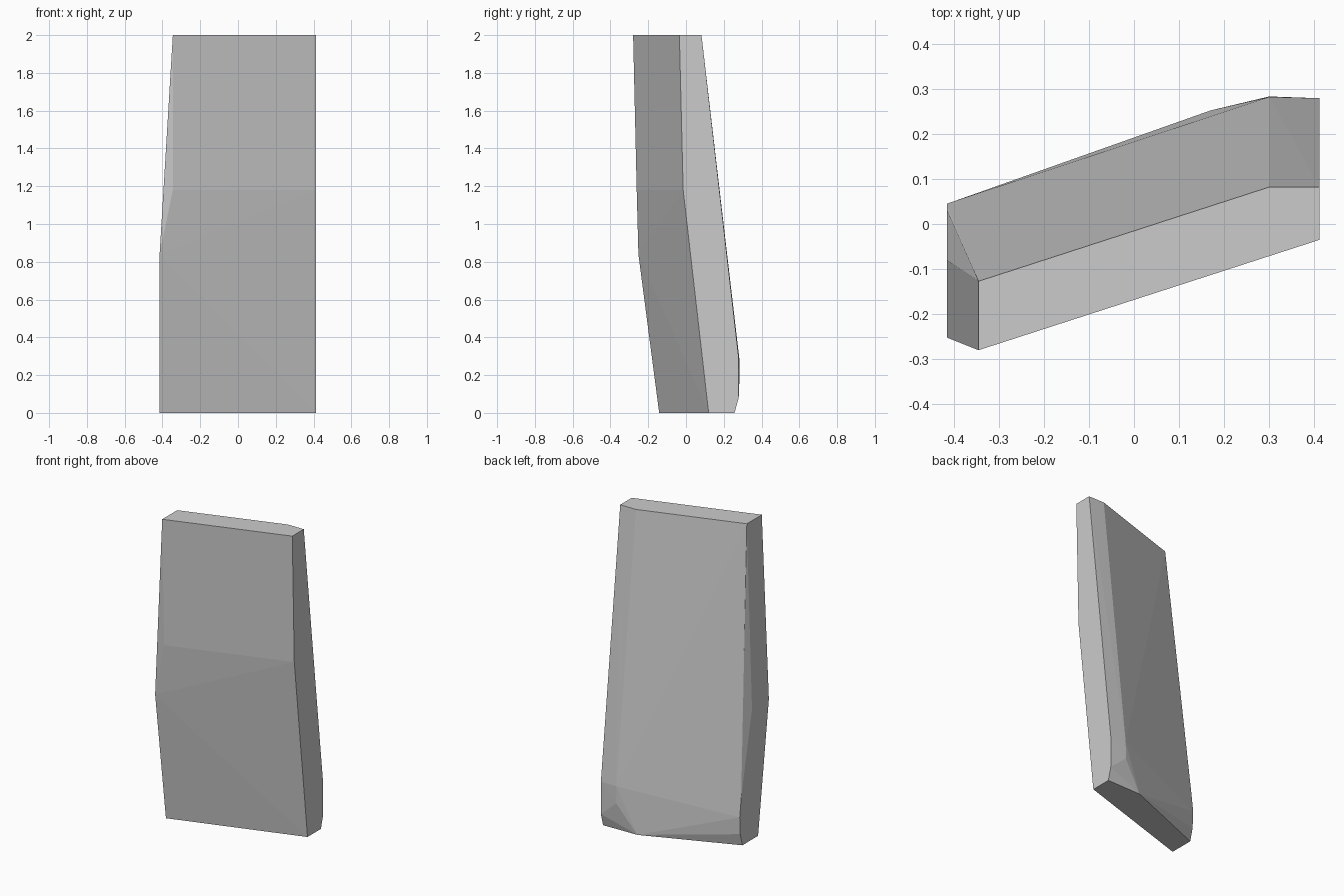
import bpy, bmesh, math

if "Cube" in bpy.data.objects:
    bpy.data.objects.remove(bpy.data.objects["Cube"])

# Leaning, chipped stone slab: a convex hull over the corners of each side
L, C, R = -0.415, -0.345, 0.412   # left side, chamfered left corner, right side
B = 0.30                          # chamfered back right corner

top_rim = [(C, -0.28, 2), (R, -0.035, 2), (R, 0.082, 2), (B, 0.082, 2), (C, -0.127, 2)]
front_bend = [(C, -0.261, 1.18), (R, -0.015, 1.18), (L, -0.252, 0.84)]
left_chip = [(L, -0.08, 0.84), (L, 0.03, 0.31), (L, 0.045, 0.19), (L, 0.04, 0.08)]
back_bulge = [(R, 0.279, 0.29), (R, 0.279, 0.08), (B, 0.282, 0.29), (B, 0.283, 0.18)]
bottom_rim = [(L, -0.142, 0), (R, 0.12, 0), (R, 0.257, 0), (0.17, 0.252, 0), (L, 0.018, 0)]

bm = bmesh.new()
for point in top_rim + front_bend + left_chip + back_bulge + bottom_rim:
    bm.verts.new(point)
hull = bmesh.ops.convex_hull(bm, input=bm.verts[:])
loose = [v for v in bm.verts if not v.link_faces]
bmesh.ops.delete(bm, geom=loose, context='VERTS')

# Merge triangles that lie in the same plane
bmesh.ops.dissolve_limit(bm, angle_limit=math.radians(0.7), verts=bm.verts[:], edges=bm.edges[:])
bmesh.ops.recalc_face_normals(bm, faces=bm.faces[:])

mesh = bpy.data.meshes.new("stone_slab")
bm.to_mesh(mesh)
bm.free()
slab = bpy.data.objects.new("stone_slab", mesh)
bpy.context.collection.objects.link(slab)
